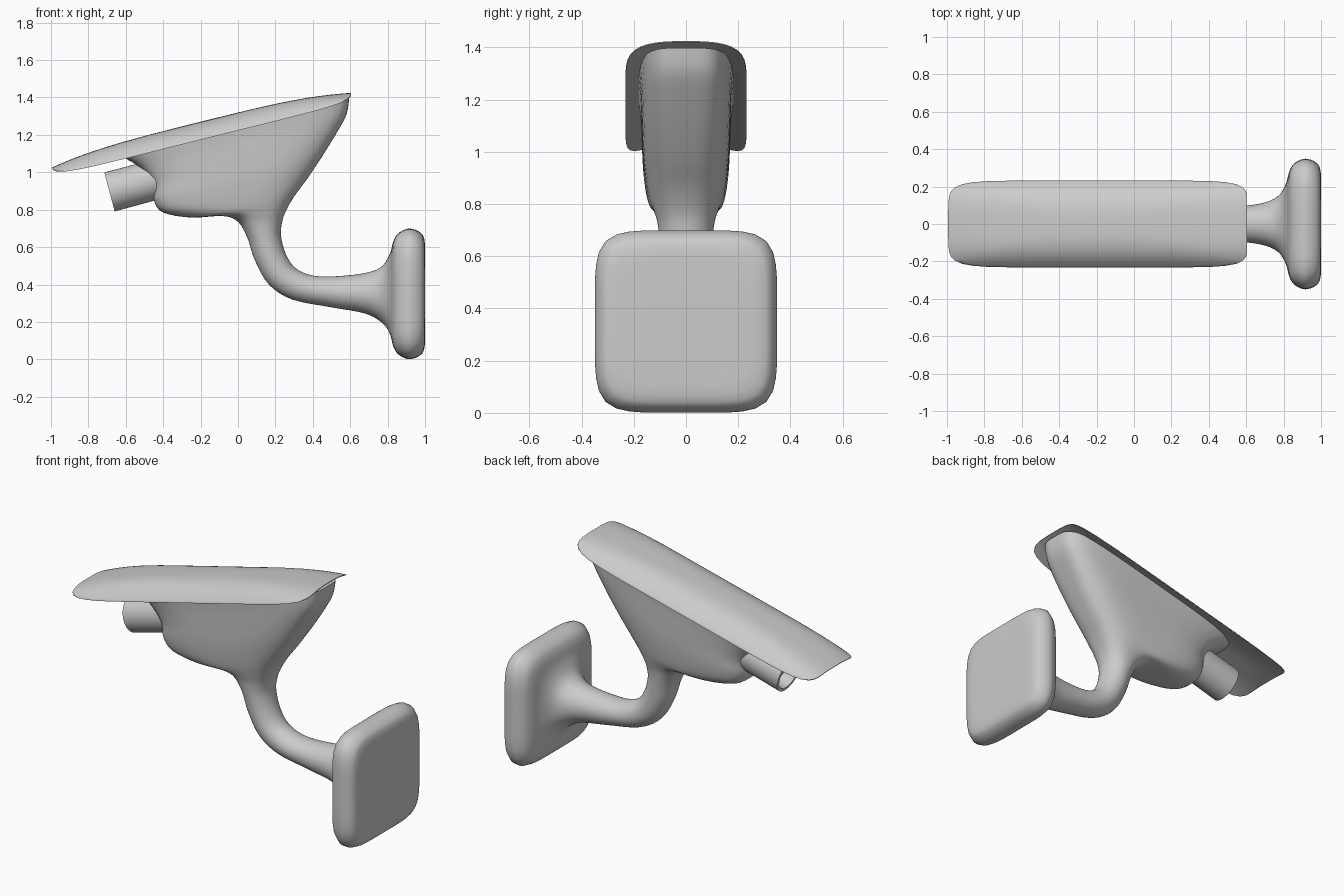
import bpy, bmesh, math
from mathutils import Vector, Matrix

if "Cube" in bpy.data.objects:
    bpy.data.objects.remove(bpy.data.objects["Cube"])


def squircle(angle, n):
    """Point on a unit superellipse."""
    c, s = math.cos(angle), math.sin(angle)
    r = (abs(c) ** n + abs(s) ** n) ** (-1 / n)
    return c * r, s * r


def loft(name, rings, angle=40, closed=False):
    """Skin a list of rings, capping both ends unless closed on itself."""
    bm = bmesh.new()
    vs = [[bm.verts.new(p) for p in ring] for ring in rings]
    n = len(vs[0])
    pairs = list(zip(vs, vs[1:])) + ([(vs[-1], vs[0])] if closed else [])
    for a, b in pairs:
        for i in range(n):
            j = (i + 1) % n
            bm.faces.new((a[i], a[j], b[j], b[i]))
    if not closed:
        bm.faces.new(vs[0])
        bm.faces.new(vs[-1])
    bmesh.ops.recalc_face_normals(bm, faces=bm.faces)
    me = bpy.data.meshes.new(name)
    bm.to_mesh(me)
    bm.free()
    ob = bpy.data.objects.new(name, me)
    bpy.context.collection.objects.link(ob)
    bpy.ops.object.select_all(action='DESELECT')
    bpy.context.view_layer.objects.active = ob
    ob.select_set(True)
    bpy.ops.object.shade_smooth_by_angle(angle=math.radians(angle))
    return ob


def spline(rows, steps):
    """Catmull-Rom interpolation through rows of numbers."""
    out = []
    for i in range(len(rows) - 1):
        p = [rows[max(0, min(len(rows) - 1, i + k))] for k in (-1, 0, 1, 2)]
        for s in range(steps):
            t = s / steps
            out.append([0.5 * (2 * b + (c - a) * t + (2 * a - 5 * b + 4 * c - d) * t * t
                               + (3 * b - a - 3 * c + d) * t ** 3)
                        for a, b, c, d in zip(*p)])
    return out + [list(rows[-1])]


# Housing flowing into the arm and the flare of the mount:
# lower/left x z, upper/right x z, half width, squareness
sections = [
    (-.64, 1.093, .595, 1.398, .182, 4), (-.53, 1.03, .58, 1.31, .174, 4),
    (-.46, .94, .53, 1.215, .17, 3.8), (-.45, .85, .45, 1.085, .165, 3.5),
    (-.40, .785, .37, .965, .155, 3.2), (-.25, .758, .30, .87, .142, 3),
    (-.08, .766, .255, .79, .125, 2.6), (.00, .735, .235, .73, .11, 2.3),
    (.05, .65, .23, .66, .10, 2), (.09, .53, .255, .565, .092, 2),
    (.165, .40, .305, .49, .088, 2), (.29, .32, .39, .45, .086, 2),
    (.50, .278, .50, .443, .09, 2), (.68, .245, .66, .458, .108, 2),
    (.77, .195, .76, .49, .145, 2.3), (.81, .14, .81, .56, .21, 3),
]
# Square wall plate continuing the same skin: x, half size
for x, h in ((.83, .28), (.855, .322), (.905, .348), (.95, .342), (.985, .318), (.998, .285)):
    sections.append((x, .35 - h, x, .35 + h, h, 5.5))

N = 56
rings = []
for lx, lz, rx, rz, w, n in spline(sections, 4):
    lo, hi = Vector((lx, 0, lz)), Vector((rx, 0, rz))
    mid, half = (lo + hi) / 2, (hi - lo) / 2
    ring = []
    for i in range(N):
        c, s = squircle(math.tau * i / N, n)
        ring.append(mid + half * c + Vector((0, w * s, 0)))
    rings.append(ring)
# flat back of the plate
for k in (.85, .5):
    rings.append([Vector((1.0, p.y * k, .35 + (p.z - .35) * k)) for p in rings[-1]])
loft("housing_arm_and_wall_plate", rings, 60)

# Arched sun hood
tilt = Matrix.Translation((-.195, 0, 1.225)) @ Matrix.Rotation(math.radians(-14), 4, 'Y')
M = 96


def hood_ring(t, side):
    pts = []
    for i in range(M):
        c, s = squircle(math.tau * i / M, 8)
        x, v = c * t, s * t
        arch = -.045 * abs(v) ** 3
        lift = .045 * (1 - t ** 3.5) if side > 0 else -.012 * (1 - t ** 8) - .004
        pts.append(tilt @ Vector((x * .823, v * .232, arch + lift)))
    return pts


ts = [.05, .2, .35, .5, .62, .72, .8, .87, .93, .97, 1]
loft("sun_hood", [hood_ring(t, 1) for t in ts] + [hood_ring(t, -1) for t in reversed(ts)], 50)

# Hollow lens barrel
aim = Matrix.Translation((-.687, 0, .895)) @ Matrix.Rotation(math.radians(-15), 4, 'Y')
profile = [(.36, .106), (0, .108), (0, .09), (.07, .086), (.075, .03)]
loft("lens_barrel", [[aim @ Vector((x, r * math.cos(math.tau * i / 40), r * math.sin(math.tau * i / 40)))
                      for i in range(40)] for x, r in profile], 40)
